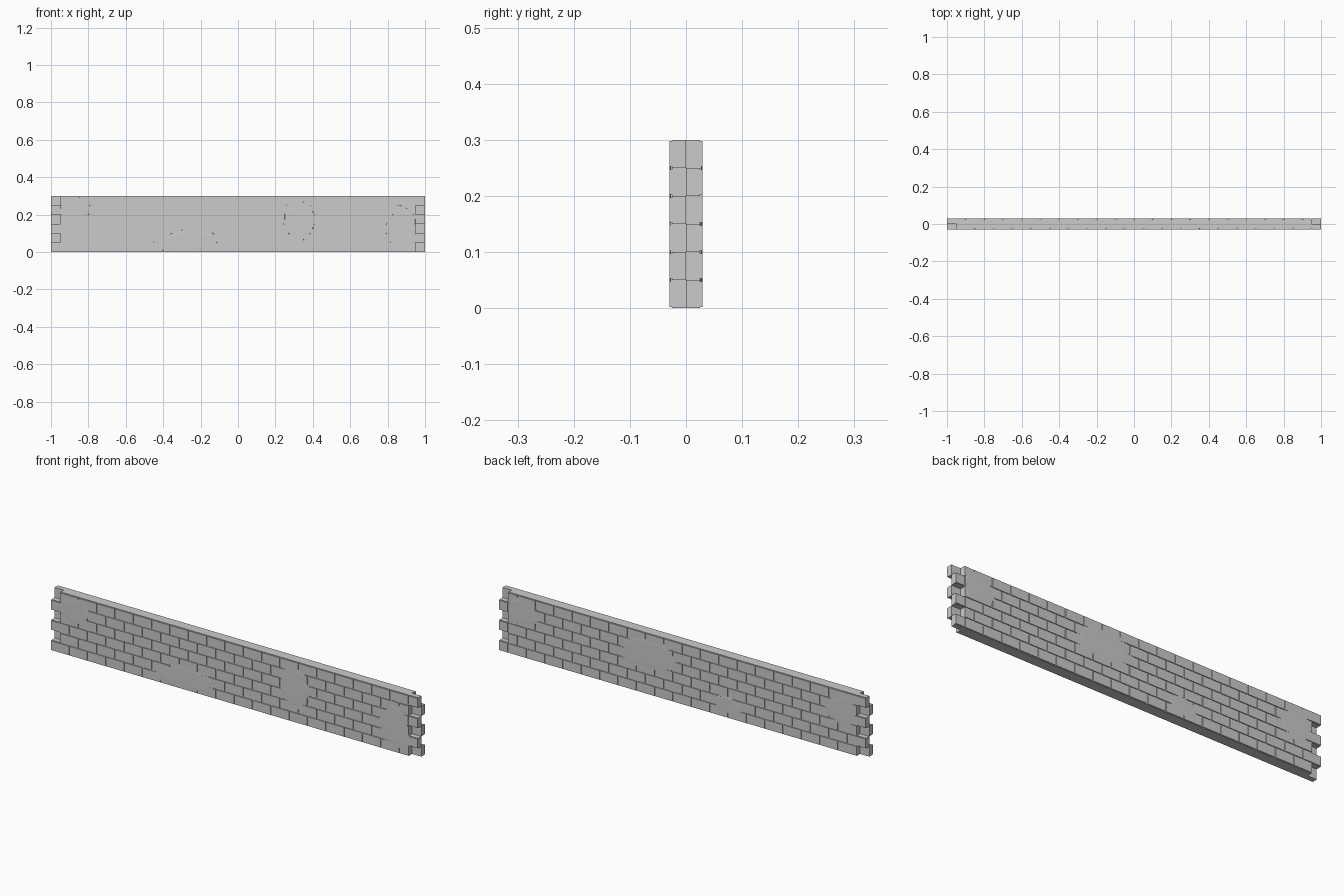
import bpy, bmesh, math, random

if "Cube" in bpy.data.objects:
    bpy.data.objects.remove(bpy.data.objects["Cube"])

random.seed(4)
ROWS, ROW_H, BRICK_L, GAP = 6, 0.05, 0.1, 0.005
CORE_Y, FACE_Y = 0.025, 0.029   # wall core and brick face depth


def finish(name, bm):
    bmesh.ops.recalc_face_normals(bm, faces=bm.faces)
    me = bpy.data.meshes.new(name)
    bm.to_mesh(me)
    bm.free()
    ob = bpy.data.objects.new(name, me)
    bpy.context.collection.objects.link(ob)


def box(bm, x0, x1, y0, y1, z0, z1):
    vs = bmesh.ops.create_cube(bm, size=1)["verts"]
    for v in vs:
        v.co.x = x0 if v.co.x < 0 else x1
        v.co.y = y0 if v.co.y < 0 else y1
        v.co.z = z0 if v.co.z < 0 else z1


def row_span(side, row):
    # courses step alternately left and right so wall ends interlock
    left = (row % 2 == 0) == (side < 0)
    return (-1.0, 0.95) if left else (-0.95, 1.0)


def plaster(bm, side, cx, cz, rx, rz):
    # irregular thin patch, edges sinking below the brick face
    def ring(scale, depth):
        out = []
        for k, w in enumerate(wobble):
            a = 2 * math.pi * k / len(wobble)
            x = cx + rx * w * scale * math.cos(a)
            z = cz + rz * w * scale * math.sin(a)
            x = max(-0.948, min(0.948, x))
            z = max(0.003 + 0.001 * scale, min(0.2985, z))
            out.append(bm.verts.new((x, side * depth, z)))
        return out
    wobble = [random.uniform(0.8, 1.15) for _ in range(14)]
    base, rim, top = ring(1.0, CORE_Y - 0.001), ring(0.97, 0.0275), ring(0.75, 0.0293)
    for a, b in ((base, rim), (rim, top)):
        for k in range(14):
            n = (k + 1) % 14
            bm.faces.new((a[k], a[n], b[n], b[k]))
    bm.faces.new(top)
    bm.faces.new(base[::-1])


# patches as centre x, centre z, half width, half height
PATCHES = {
    -1: [(-0.87, 0.23, 0.1, 0.075), (-0.27, 0.055, 0.18, 0.06),
         (0.33, 0.18, 0.09, 0.11), (0.88, 0.13, 0.1, 0.12)],
    1: [(0.88, 0.22, 0.1, 0.08), (0.2, 0.2, 0.16, 0.09),
        (-0.25, 0.06, 0.09, 0.05), (-0.87, 0.2, 0.1, 0.09)],
}

for side, label in ((-1, "front"), (1, "back")):
    core, bricks, patch = bmesh.new(), bmesh.new(), bmesh.new()
    for r in range(ROWS):
        x0, x1 = row_span(side, r)
        z0, z1 = r * ROW_H, (r + 1) * ROW_H
        # wall core course
        y = sorted((0, side * CORE_Y))
        box(core, x0, x1, y[0], y[1], z0, z1)
        # raised bricks
        y = sorted((side * (CORE_Y - 0.001), side * FACE_Y))
        x = x0
        while x < x1 - 0.01:
            end = min(x + BRICK_L, x1)
            a = x if x == x0 else x + GAP / 2
            b = end if end >= x1 - 1e-4 else end - GAP / 2
            box(bricks, a, b, y[0], y[1], z0 + GAP / 2, z1 - GAP / 2)
            x = end
    # worn plaster patches filling the joints
    for p in PATCHES[side]:
        plaster(patch, side, *p)
    finish(label + "_wall_core", core)
    finish(label + "_bricks", bricks)
    finish(label + "_plaster_patches", patch)
